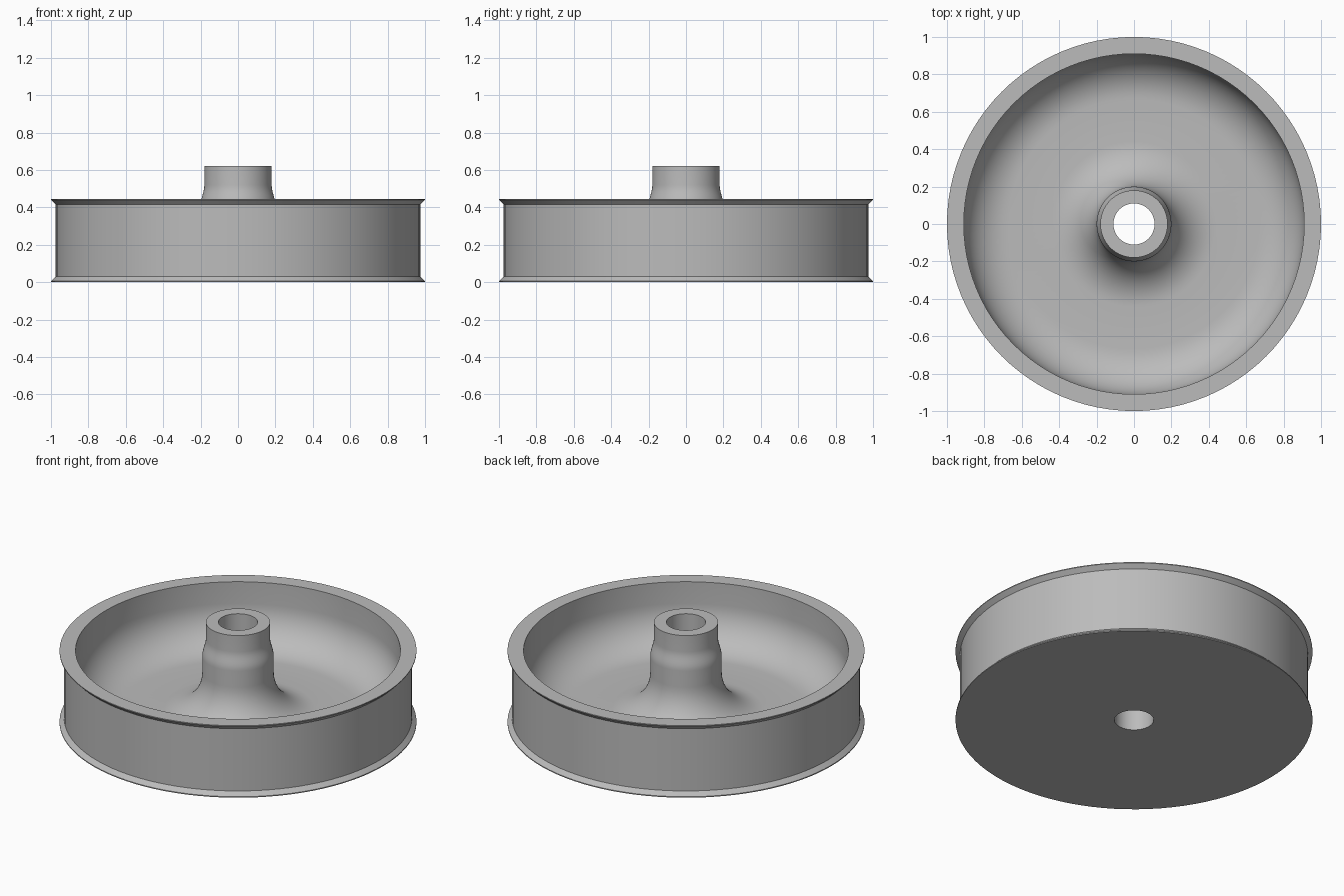
import bpy, bmesh
from math import sin, cos, pi, radians

cube = bpy.data.objects.get("Cube")
if cube:
    bpy.data.objects.remove(cube, do_unlink=True)

SEGMENTS = 96
FLOOR, FILLET = 0.07, 0.24
RIM_IN, HUB, BORE = 0.91, 0.20, 0.11

metal = bpy.data.materials.new("grey metal")
metal.use_nodes = True
grey = (0.5, 0.5, 0.5, 1)
metal.diffuse_color = grey
metal.node_tree.nodes["Principled BSDF"].inputs["Base Color"].default_value = grey


def arc(cx, cz, r, start, end, steps=12):
    """Points of a circular arc in the radius-height plane."""
    angles = [radians(start + (end - start) * i / steps) for i in range(steps + 1)]
    return [(cx + r * cos(a), cz + r * sin(a)) for a in angles]


# Closed half section: outer tread with two flanges, dished inside, hub and bore
profile = [(BORE, 0), (1, 0), (1, 0.006), (0.975, 0.03),
           (0.975, 0.415), (1, 0.44), (1, 0.445), (RIM_IN, 0.445)]
profile += arc(RIM_IN - FILLET, FLOOR + FILLET, FILLET, 0, -90)
profile += arc(HUB + FILLET, FLOOR + FILLET, FILLET, 270, 180)
# Soft shoulder narrowing to the hub nose
for i in range(9):
    t = i / 8
    profile.append((HUB - 0.01 * (1 - cos(pi * t)), 0.41 + 0.11 * t))
profile += [(0.18, 0.62), (BORE, 0.62)]

# Revolve the section
bm = bmesh.new()
rings = []
for s in range(SEGMENTS):
    a = 2 * pi * s / SEGMENTS
    rings.append([bm.verts.new((r * cos(a), r * sin(a), z)) for r, z in profile])
for s in range(SEGMENTS):
    here, there = rings[s], rings[(s + 1) % SEGMENTS]
    for i in range(len(profile)):
        j = (i + 1) % len(profile)
        bm.faces.new((here[i], there[i], there[j], here[j]))
bmesh.ops.recalc_face_normals(bm, faces=bm.faces)
mesh = bpy.data.meshes.new("flanged_wheel")
bm.to_mesh(mesh)
bm.free()
mesh.materials.append(metal)
wheel = bpy.data.objects.new("flanged_wheel", mesh)
bpy.context.collection.objects.link(wheel)

bpy.ops.object.select_all(action="DESELECT")
wheel.select_set(True)
bpy.context.view_layer.objects.active = wheel
bpy.ops.object.shade_smooth_by_angle(angle=radians(30))
